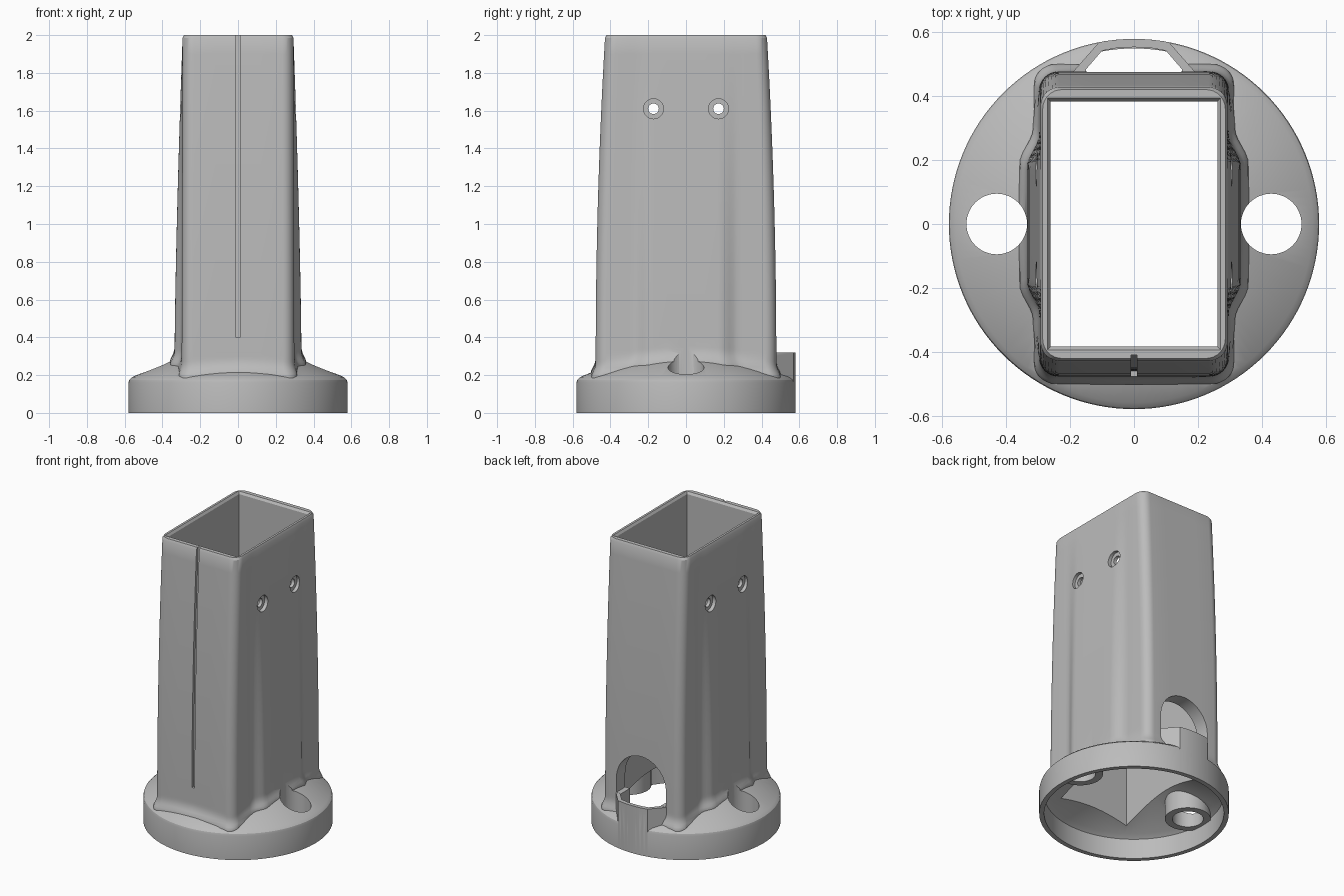
import bpy, bmesh, math

cube = bpy.data.objects.get("Cube")
if cube:
    bpy.data.objects.remove(cube, do_unlink=True)

grey = bpy.data.materials.new("plain_grey")
grey.use_nodes = True
grey.diffuse_color = (0.5, 0.5, 0.5, 1)
grey.node_tree.nodes["Principled BSDF"].inputs["Base Color"].default_value = (0.5, 0.5, 0.5, 1)


def loft(name, rings):
    """Closed solid through a stack of equal-length point rings."""
    bm = bmesh.new()
    loops = [[bm.verts.new(p) for p in ring] for ring in rings]
    n = len(loops[0])
    for a, b in zip(loops, loops[1:]):
        for i in range(n):
            j = (i + 1) % n
            bm.faces.new((a[i], a[j], b[j], b[i]))
    bm.faces.new(loops[0])
    bm.faces.new(loops[-1])
    bmesh.ops.recalc_face_normals(bm, faces=bm.faces)
    mesh = bpy.data.meshes.new(name)
    bm.to_mesh(mesh)
    bm.free()
    mesh.materials.append(grey)
    obj = bpy.data.objects.new(name, mesh)
    bpy.context.collection.objects.link(obj)
    return obj


def prism(name, outline, axis, lo, hi):
    place = {"x": lambda a, b, h: (h, a, b),
             "y": lambda a, b, h: (a, h, b),
             "z": lambda a, b, h: (a, b, h)}[axis]
    return loft(name, [[place(a, b, h) for a, b in outline] for h in (lo, hi)])


def circle(r, cx=0, cy=0, n=48):
    return [(cx + r * math.cos(2 * math.pi * i / n),
             cy + r * math.sin(2 * math.pi * i / n)) for i in range(n)]


def revolve(name, profile, n=128):
    return loft(name, [[(x, y, z) for x, y in circle(r, n=n)] for r, z in profile])


def combine(target, tool, operation):
    tool.hide_render = True
    mod = target.modifiers.new(operation, "BOOLEAN")
    mod.operation = operation
    mod.solver = "EXACT"
    mod.object = tool
    bpy.context.view_layer.objects.active = target
    bpy.ops.object.modifier_apply(modifier=mod.name)
    bpy.data.objects.remove(tool, do_unlink=True)


def mirror_x(half):
    return half + [(-x, y) for x, y in reversed(half) if x > 0]


# Tower dimensions by height
def drop(z):
    return min(1, max(0, (2 - z) / 1.7))


def half_depth(z):
    return 0.428 + 0.05 * (1 - (1 - drop(z)) ** 2)


def dome_height(r):
    return 0.19 + (0.56 - r) * 0.42


def tower_ring(z, inset=0):
    """Rounded rectangle with a swelling on each wide side and a flared foot."""
    t, depth = drop(z), half_depth(z) - inset
    core = 0.293 + 0.005 * t - inset
    swell = 0.038 * (1 - (1 - t) ** 1.5)
    quarter = []
    for y in (0, 0.1, 0.17, 0.19, 0.21, 0.23, 0.25, 0.27, 0.3):
        s = min(1, max(0, (0.28 - y) / 0.1))
        quarter.append((core + swell * s * s * (3 - 2 * s), y))
    radius = 0.06
    for i in range(9):
        a = math.pi / 2 * i / 8
        quarter.append((core - radius + radius * math.cos(a),
                        depth - radius + radius * math.sin(a)))
    quarter += [(0.12, depth), (0, depth)]
    flared = []
    for x, y in quarter:
        r = math.hypot(x, y)
        gap = min(1, max(0, (z - dome_height(r)) / 0.07))
        k = 1 + 0.025 * (1 - gap) ** 2 / r
        flared.append((x * k, y * k))
    half = flared + [(-x, y) for x, y in reversed(flared[:-1])]
    full = half + [(x, -y) for x, y in reversed(half[1:-1])]
    return [(x, y, z) for x, y in full]


# Base disc with low dome
body = revolve("foot_with_tower", [(0.58, 0), (0.58, 0.16), (0.576, 0.175), (0.56, 0.19),
                                   (0.3, dome_height(0.3)), (0.05, dome_height(0.05))])

# Tapered tower
levels = [0.1] + [0.18 + 0.015 * i for i in range(12)] + [0.4 + 0.1 * i for i in range(16)]
rings = [tower_ring(z) for z in levels] + [tower_ring(1.985), tower_ring(2, 0.007)]
combine(body, loft("tower", rings), "UNION")

# Cable outlet block on the back of the rim
arc = [(0.58 * math.sin(a), 0.58 * math.cos(a)) for a in (0.19, 0.14, 0.09, 0.045, 0)]
combine(body, prism("outlet_block", mirror_x([(0.2, 0.43), (0.19, 0.478)] + arc),
                    "z", 0.01, 0.32), "UNION")

# Hollow underside, keeping a hanging boss round each cable hole
hollow = revolve("underside_hollow", [(0.55, -0.1), (0.55, 0.135), (0.52, 0.157), (0.03, 0.362)])
for side in (-1, 1):
    combine(hollow, prism("boss", circle(0.14, 0.43 * side), "z", 0.12, 0.6), "DIFFERENCE")
combine(body, hollow, "DIFFERENCE")

# Rectangular bore with chamfered mouth
bore = []
for z, grow in ((0.1, 0), (1.985, 0), (2.01, 0.017)):
    x, y = 0.261 + grow, 0.384 + grow
    bore.append([(x, y, z), (-x, y, z), (-x, -y, z), (x, -y, z)])
combine(body, loft("bore", bore), "DIFFERENCE")

# Vertical round holes through the bosses
for side in (-1, 1):
    combine(body, prism("boss_hole", circle(0.095, 0.43 * side), "z", -0.05, 0.4), "DIFFERENCE")

# Outlet channel and arched window in the back wall
channel = [(0.15, 0.3), (0.15, 0.485), (0.1, 0.543), (0.05, 0.552), (0, 0.554)]
combine(body, prism("outlet_channel", mirror_x(channel), "z", 0.05, 0.34), "DIFFERENCE")
arch = [(0.185, 0.321)] + [(0.185 * math.cos(a), 0.42 + 0.19 * math.sin(a))
                           for a in (math.pi / 2 * i / 12 for i in range(12))] + [(0, 0.61)]
combine(body, prism("arched_window", mirror_x(arch), "y", 0.3, 0.65), "DIFFERENCE")

# Shallow groove down the front
heights = [0.4 + 0.1 * i for i in range(17)] + [2.1]
groove = [(-0.7, 0.4)] + [(-half_depth(z) + 0.018, z) for z in heights] + [(-0.7, 2.1)]
combine(body, prism("front_groove", groove, "x", -0.01, 0.01), "DIFFERENCE")

# Counterbored screw holes on both wide sides
for y in (-0.172, 0.172):
    combine(body, prism("screw_hole", circle(0.028, y, 1.61, 24), "x", -0.6, 0.6), "DIFFERENCE")
    for side in (-1, 1):
        combine(body, prism("counterbore", circle(0.053, y, 1.61, 32), "x",
                            0.283 * side, 0.5 * side), "DIFFERENCE")

# Smooth shading with crisp edges
bpy.ops.object.select_all(action="DESELECT")
body.select_set(True)
bpy.context.view_layer.objects.active = body
bpy.ops.object.shade_smooth_by_angle(angle=math.radians(30))
